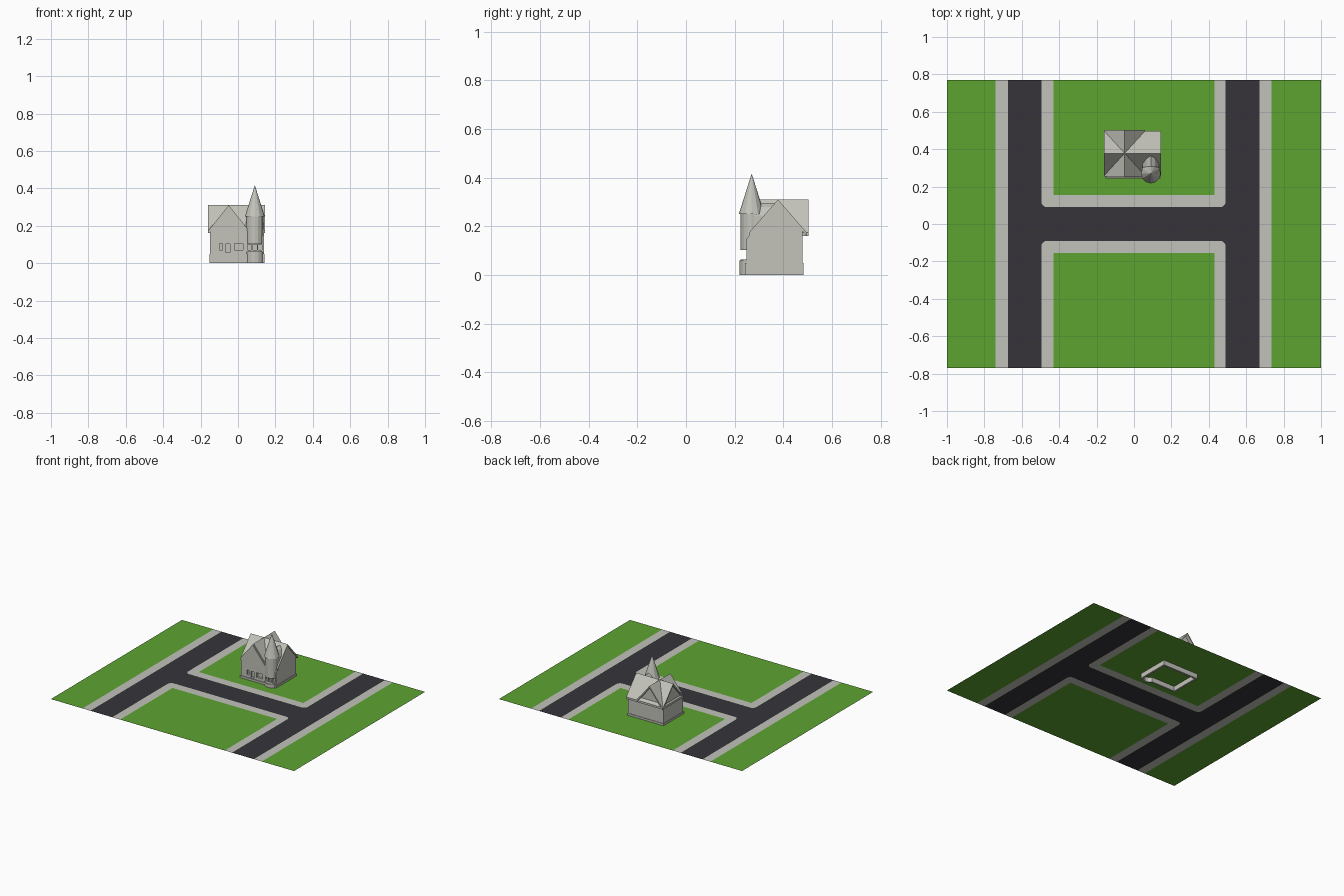
import bpy, bmesh, math
from mathutils import Vector, Matrix

if "Cube" in bpy.data.objects:
    bpy.data.objects.remove(bpy.data.objects["Cube"])


def material(name, rgb):
    m = bpy.data.materials.new(name)
    m.diffuse_color = (*rgb, 1)
    m.use_nodes = True
    m.node_tree.nodes["Principled BSDF"].inputs["Base Color"].default_value = m.diffuse_color
    return m


GRASS = material("grass green", (0.11, 0.37, 0.03))
PAVING = material("pavement grey", (0.54, 0.54, 0.50))
ROAD = material("asphalt", (0.037, 0.034, 0.042))
STONE = material("house stone", (0.55, 0.55, 0.50))
GROUND = 0.035


def finish(name, bm, mats):
    bmesh.ops.remove_doubles(bm, verts=bm.verts, dist=1e-5)
    me = bpy.data.meshes.new(name)
    bm.to_mesh(me)
    bm.free()
    ob = bpy.data.objects.new(name, me)
    bpy.context.collection.objects.link(ob)
    for m in mats:
        me.materials.append(m)
    return ob


def prism(name, points, direction):
    """Extrude a 3D outline along a direction."""
    bm = bmesh.new()
    face = bm.faces.new([bm.verts.new(p) for p in points])
    ext = bmesh.ops.extrude_face_region(bm, geom=[face], use_keep_orig=True)
    bmesh.ops.translate(bm, vec=Vector(direction),
                        verts=[v for v in ext["geom"] if isinstance(v, bmesh.types.BMVert)])
    bmesh.ops.recalc_face_normals(bm, faces=bm.faces)
    return finish(name, bm, [STONE])


def box(name, x0, x1, y0, y1, z0, z1):
    return prism(name, [(x0, y0, z0), (x1, y0, z0), (x1, y1, z0), (x0, y1, z0)], (0, 0, z1 - z0))


def cone(name, x, y, z0, z1, r0, r1, sides):
    bm = bmesh.new()
    bmesh.ops.create_cone(bm, cap_ends=True, segments=sides, radius1=r0, radius2=r1, depth=z1 - z0,
                          matrix=Matrix.Translation((x, y, (z0 + z1) / 2)))
    return finish(name, bm, [STONE])


def boolean(ob, other, op):
    mod = ob.modifiers.new(op.lower(), "BOOLEAN")
    mod.operation, mod.object, mod.solver = op, other, "EXACT"
    bpy.context.view_layer.objects.active = ob
    bpy.ops.object.modifier_apply(modifier=mod.name)
    bpy.data.objects.remove(other)


# Ground: one sheet of cells, coloured by position
XS = [-1, -0.74, -0.675, -0.495, -0.43, 0.43, 0.49, 0.67, 0.735, 1]
YS = [-0.77, -0.155, -0.09, 0.09, 0.155, 0.77]


def ground_kind(x, y):
    if 0.495 < abs(x) < 0.67 or (abs(x) < 0.58 and abs(y) < 0.09):
        return 2
    if 0.43 < abs(x) < 0.738 or (abs(x) < 0.44 and abs(y) < 0.155):
        return 1
    return 0


bm = bmesh.new()


def cell(points, kind):
    f = bm.faces.new([bm.verts.new((x, y, GROUND)) for x, y in points])
    f.normal_update()
    if f.normal.z < 0:
        f.normal_flip()
    f.material_index = kind


for i in range(len(XS) - 1):
    for j in range(len(YS) - 1):
        x0, x1, y0, y1 = XS[i], XS[i + 1], YS[j], YS[j + 1]
        if i in (3, 5) and j in (1, 3):
            # Pavement corner rounded on the road side
            cx, ox = (x0, x1) if i == 3 else (x1, x0)
            cy, oy = (y0, y1) if j == 3 else (y1, y0)
            sx, sy, r = math.copysign(1, ox - cx), math.copysign(1, oy - cy), 0.03
            arc = [(cx + sx * r * (1 - math.cos(a)), cy + sy * r * (1 - math.sin(a)))
                   for a in [k * math.pi / 10 for k in range(6)]]
            cell(arc + [(ox, cy), (ox, oy), (cx, oy)], 1)
            cell(arc + [(cx, cy)], 2)
        else:
            cell([(x0, y0), (x1, y0), (x1, y1), (x0, y1)],
                 ground_kind((x0 + x1) / 2, (y0 + y1) / 2))
finish("ground_sheet", bm, [GRASS, PAVING, ROAD])

# House dimensions
X0, X1, Y0, Y1 = -0.15, 0.14, 0.248, 0.48      # walls
RX, RY, TOP, EAVE = -0.05, 0.378, 0.31, 0.175  # ridges
HX, HY, THICK = 0.108, 0.118, 0.014            # roof half widths
TX, TY = 0.09, 0.27                            # tower centre


def under(d, half):
    return TOP - THICK + 0.001 - abs(d) * (TOP - EAVE) / half


# Walls: two crossing gabled wings and the round tower
walls = prism("house_walls", [(X0, Y0, 0.036), (X0, Y1, 0.036), (X0, Y1, under(Y1 - RY, HY)),
              (X0, RY, under(0, HY)), (X0, Y0, under(Y0 - RY, HY))], (X1 - X0, 0, 0))
wing = prism("wing", [(X0, Y0, 0.036), (0.05, Y0, 0.036), (0.05, Y0, under(0.1, HX)),
             (RX, Y0, under(0, HX)), (X0, Y0, under(0.1, HX))], (0, Y1 - Y0, 0))
boolean(walls, wing, "UNION")
boolean(walls, cone("tower", TX, TY, 0.036, 0.255, 0.046, 0.046, 16), "UNION")

# Window and door recesses, with an open band around the tower front
for x0, x1, z0, z1 in [(-0.1, -0.083, 0.07, 0.104), (-0.067, -0.043, 0.056, 0.102),
                       (-0.02, 0.028, 0.07, 0.104)]:
    boolean(walls, box("cutter", x0, x1, 0.2, Y0 + 0.015, z0, z1), "DIFFERENCE")
boolean(walls, box("cutter", 0.042, 0.15, 0.2, Y0, 0.063, 0.103), "DIFFERENCE")
for x in (0.062, 0.09, 0.118):
    boolean(walls, box("cutter", x - 0.011, x + 0.011, 0.2, Y0 + 0.015, 0.07, 0.1), "DIFFERENCE")

# Plinth: hollow ring reaching below the lawn
plinth = box("plinth", X0 - 0.003, X1 + 0.003, Y0 - 0.006, Y1 + 0.004, 0, 0.05)
boolean(plinth, cone("round_base", TX, TY, 0, 0.06, 0.05, 0.05, 16), "UNION")
boolean(plinth, box("cutter", X0 + 0.011, X1 - 0.011, Y0 + 0.008, Y1 - 0.01, -0.1, GROUND), "DIFFERENCE")
boolean(plinth, cone("cutter", TX, TY, -0.1, GROUND, 0.037, 0.037, 16), "DIFFERENCE")


# Roof: two crossing chevron slabs
def chevron(mid, half):
    return [(mid - half, EAVE), (mid, TOP), (mid + half, EAVE), (mid + half, EAVE - THICK),
            (mid, TOP - THICK), (mid - half, EAVE - THICK)]


prism("long_roof", [(-0.16, y, z) for y, z in chevron(RY, HY)], (0.305, 0, 0))
prism("cross_roof", [(x, 0.26 - 0.005, z) for x, z in chevron(RX, HX)], (0, 0.248, 0))

# Tower: small saddle back to the main roof, and the spire
prism("tower_saddle", [(TX - 0.044, TY, 0.2), (TX + 0.044, TY, 0.2), (TX + 0.044, TY, 0.245),
      (TX + 0.022, TY, 0.28), (TX, TY, 0.295), (TX - 0.022, TY, 0.28), (TX - 0.044, TY, 0.245)],
      (0, 0.098, 0))
cone("tower_spire", TX, TY, 0.25, 0.417, 0.053, 0, 12)
